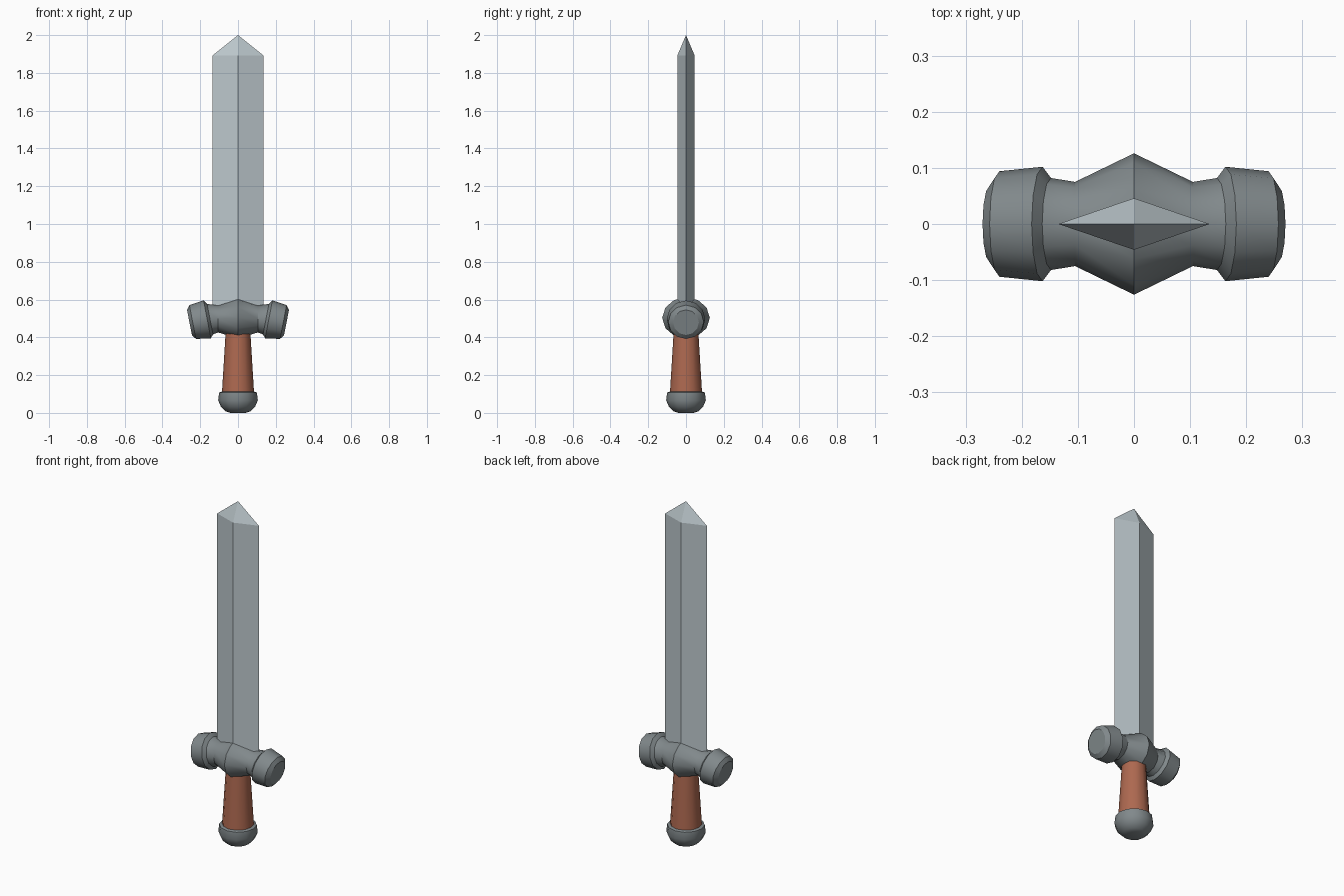
import bpy, bmesh, math
from mathutils import Vector

if "Cube" in bpy.data.objects:
    bpy.data.objects.remove(bpy.data.objects["Cube"])


def material(name, rgb):
    m = bpy.data.materials.new(name)
    m.diffuse_color = (*rgb, 1)
    m.use_nodes = True
    m.node_tree.nodes["Principled BSDF"].inputs["Base Color"].default_value = m.diffuse_color
    return m


def loft(name, rings, mat, smooth=True):
    """Skin a list of point rings into a capped solid."""
    bm = bmesh.new()
    loops = [[bm.verts.new(p) for p in ring] for ring in rings]
    for a, b in zip(loops, loops[1:]):
        n = max(len(a), len(b))
        for i in range(n):
            j = (i + 1) % n
            if len(b) == 1:
                bm.faces.new((a[i], a[j], b[0]))
            else:
                bm.faces.new((a[i], a[j], b[j], b[i]))
    for end in (loops[0], loops[-1]):
        if len(end) > 2:
            bm.faces.new(end)
    bmesh.ops.recalc_face_normals(bm, faces=bm.faces)
    me = bpy.data.meshes.new(name)
    bm.to_mesh(me)
    bm.free()
    me.materials.append(mat)
    ob = bpy.data.objects.new(name, me)
    bpy.context.collection.objects.link(ob)
    if smooth:
        bpy.ops.object.select_all(action='DESELECT')
        ob.select_set(True)
        bpy.context.view_layer.objects.active = ob
        bpy.ops.object.shade_smooth_by_angle(angle=math.radians(31))
    return ob


def circle(n=12):
    return [(math.cos(2 * math.pi * i / n), math.sin(2 * math.pi * i / n)) for i in range(n)]


def turned(profile):
    return [[(r * c, r * s, z) for c, s in circle()] for r, z in profile]


def guard_ring(x, z, ry, rz, tilt, side):
    t = math.radians(tilt)
    return [Vector((side * (x + rz * s * math.sin(t)), ry * c, z + rz * s * math.cos(t)))
            for c, s in circle()]


steel = material("blade_steel", (0.50, 0.57, 0.60))
iron = material("dark_iron", (0.22, 0.25, 0.26))
leather = material("leather", (0.42, 0.14, 0.08))

# Blade: diamond section with a short pyramid point
diamond = [(0.135, 0), (0, 0.046), (-0.135, 0), (0, -0.046)]
loft("blade", [[(x, y, z) for x, y in diamond] for z in (0.5, 1.892)] + [[(0, 0, 2.0)]],
     steel, smooth=False)

# Guard: bulged centre, drooping collared ends (x, z, ry, rz, tilt)
half = [(0.105, 0.498, 0.075, 0.072, 0),
        (0.148, 0.496, 0.082, 0.082, 11),
        (0.163, 0.495, 0.102, 0.102, 11),
        (0.240, 0.481, 0.094, 0.091, 11),
        (0.257, 0.479, 0.068, 0.068, 11)]
loft("guard", [guard_ring(*p, -1) for p in reversed(half)]
     + [guard_ring(0, 0.503, 0.126, 0.109, 0, 1)]
     + [guard_ring(*p, 1) for p in half], iron)

# Grip: tapered handle
loft("grip", turned([(0.086, 0.09), (0.064, 0.45)]), leather)

# Pommel: collar over a rounded cap
loft("pommel", turned([(0.04, 0), (0.065, 0.008), (0.09, 0.032), (0.105, 0.066),
                       (0.100, 0.108), (0.085, 0.113)]), iron)
